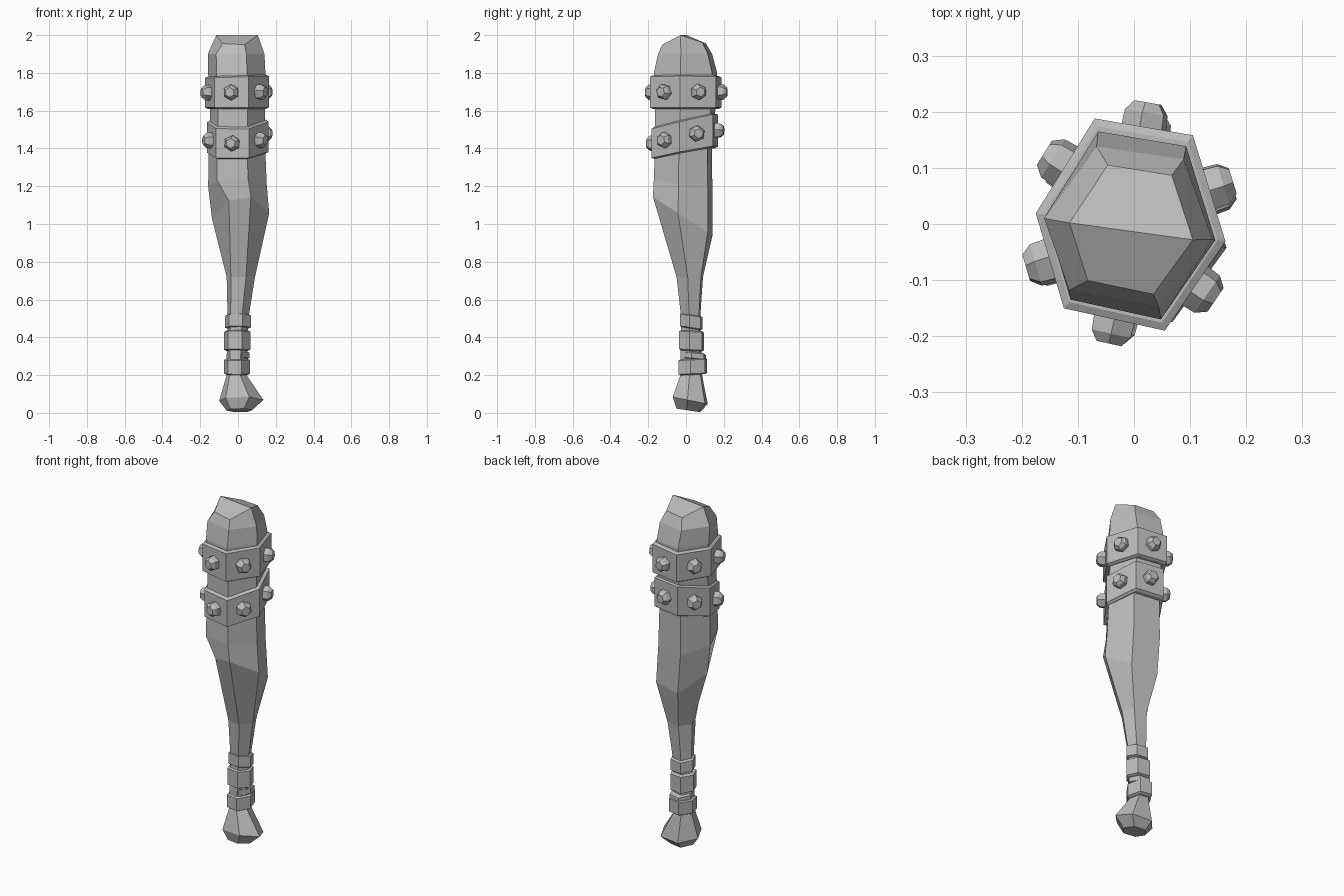
import bpy, bmesh, math, random
from mathutils import Vector, Matrix

random.seed(4)
cube = bpy.data.objects.get("Cube")
if cube:
    bpy.data.objects.remove(cube, do_unlink=True)

grey = bpy.data.materials.new("plain grey")
grey.use_nodes = True
colour = (0.5, 0.5, 0.5, 1)
grey.diffuse_color = colour
grey.node_tree.nodes["Principled BSDF"].inputs["Base Color"].default_value = colour

# Uneven hexagon shared by every cross-section, scaled to the unit square
HEX = [(-0.125, -0.15), (0.055, -0.19), (0.163, -0.03),
       (0.105, 0.16), (-0.07, 0.19), (-0.175, 0.02)]
UNIT = [((x + 0.175) / 0.338, (y + 0.19) / 0.38) for x, y in HEX]


def ring(z, x0, x1, y0, y1, lean_x=0.0, lean_y=0.0):
    """Hexagon filling the given extents, sloped along x and y."""
    points = []
    for u, v in UNIT:
        x, y = x0 + u * (x1 - x0), y0 + v * (y1 - y0)
        points.append(Vector((x, y, z + lean_x * x + lean_y * y)))
    return points


def loft(name, rings, ridge=False):
    """Skin a stack of rings into a closed flat-shaded solid."""
    bm = bmesh.new()
    rows = [[bm.verts.new(p) for p in r] for r in rings]
    for low, high in zip(rows, rows[1:]):
        n = len(low)
        for i in range(n):
            j = (i + 1) % n
            bm.faces.new((low[i], low[j], high[j], high[i]))
    bm.faces.new(rows[0][::-1])
    top = rows[-1]
    if ridge:
        bm.faces.new((top[5], top[0], top[1], top[2]))
        bm.faces.new((top[2], top[3], top[4], top[5]))
    else:
        bm.faces.new(top)
    bmesh.ops.recalc_face_normals(bm, faces=bm.faces[:])
    mesh = bpy.data.meshes.new(name)
    bm.to_mesh(mesh)
    bm.free()
    mesh.materials.append(grey)
    obj = bpy.data.objects.new(name, mesh)
    bpy.context.collection.objects.link(obj)
    return obj


# Club body: pommel, grip, swelling shaft and rounded head
body = [
    ring(0.015, -0.06, 0.075, -0.05, 0.075, 0, -0.15),
    ring(0.07, -0.10, 0.135, -0.07, 0.115, 0, -0.2),
    ring(0.20, -0.06, 0.045, -0.03, 0.085),
    ring(0.50, -0.055, 0.055, -0.025, 0.075),
    ring(0.72, -0.06, 0.09, -0.05, 0.09),
    ring(1.03, -0.138, 0.165, -0.175, 0.14, 0, -0.65),
    ring(1.20, -0.158, 0.152, -0.17, 0.14, 0, -0.25),
    ring(1.38, -0.155, 0.145, -0.165, 0.137),
    ring(1.60, -0.148, 0.142, -0.165, 0.155),
    ring(1.80, -0.158, 0.145, -0.17, 0.165),
    ring(1.90, -0.16, 0.14, -0.148, 0.138),
    ring(2.0, -0.115, 0.105, -0.125, 0.105),
]
# Pull the long front facets together where the shaft swells
body[5][0].x += 0.045
for p in body[-1]:
    p.z -= 0.38 * abs(p.y) + 0.08 * abs(p.x)
body[-1][2].z = body[-1][5].z = 2.0 - 0.01
for p in body[-1]:
    p.z += 0.01 if p in (body[-1][2], body[-1][5]) else 0
loft("club_body", body, ridge=True)


def band(name, low, high, extents, lean_low, lean_high, rim):
    """Closed hexagonal collar with chamfered rims."""
    x0, x1, y0, y1 = extents
    small = (x0 + rim, x1 - rim, y0 + rim, y1 - rim)
    outer_low = ring(low + rim / 2, *extents, *lean_low)
    outer_high = ring(high - rim / 2, *extents, *lean_high)
    loft(name, [ring(low, *small, *lean_low), outer_low,
                outer_high, ring(high, *small, *lean_high)])
    return outer_low, outer_high


# Grip wraps
wraps = [
    (0.20, 0.285, (-0.073, 0.063, -0.04, 0.112), (0, 0.05)),
    (0.285, 0.325, (-0.062, 0.06, -0.025, 0.105), (0.05, -0.1)),
    (0.33, 0.437, (-0.073, 0.066, -0.037, 0.095), (0, -0.05)),
    (0.45, 0.525, (-0.068, 0.068, -0.032, 0.087), (0, -0.15)),
]
for i, (low, high, extents, lean) in enumerate(wraps):
    band(f"grip_wrap_{i + 1}", low, high, extents, lean, lean, 0.012)

# Head bands
collars = {
    "lower": band("lower_band", 1.375, 1.55, (-0.165, 0.162, -0.183, 0.17),
                  (0.04, 0.19), (0.04, 0.23), 0.014),
    "upper": band("upper_band", 1.61, 1.785, (-0.175, 0.163, -0.19, 0.188),
                  (0, 0), (0.03, 0), 0.014),
}


def stud(name, centre, normal):
    """Faceted five-sided stud standing on a band face."""
    turn = normal.to_track_quat('Z', 'Y').to_matrix().to_4x4()
    place = Matrix.Translation(centre) @ turn @ Matrix.Rotation(
        random.uniform(0, math.tau), 4, 'Z')
    rings = []
    for radius, height in ((0.043, -0.01), (0.041, 0.026), (0.026, 0.044)):
        angles = [math.tau * k / 6 for k in range(6)]
        rings.append([place @ Vector((radius * math.cos(a), radius * math.sin(a), height))
                      for a in angles])
    loft(name, rings)


# One stud in the middle of every band face
for label, (low, high) in collars.items():
    for i in range(6):
        j = (i + 1) % 6
        centre = (low[i] + low[j] + high[i] + high[j]) / 4
        edge = low[j] - low[i]
        normal = Vector((edge.y, -edge.x, 0)).normalized()
        stud(f"{label}_stud_{i + 1}", centre, normal)
